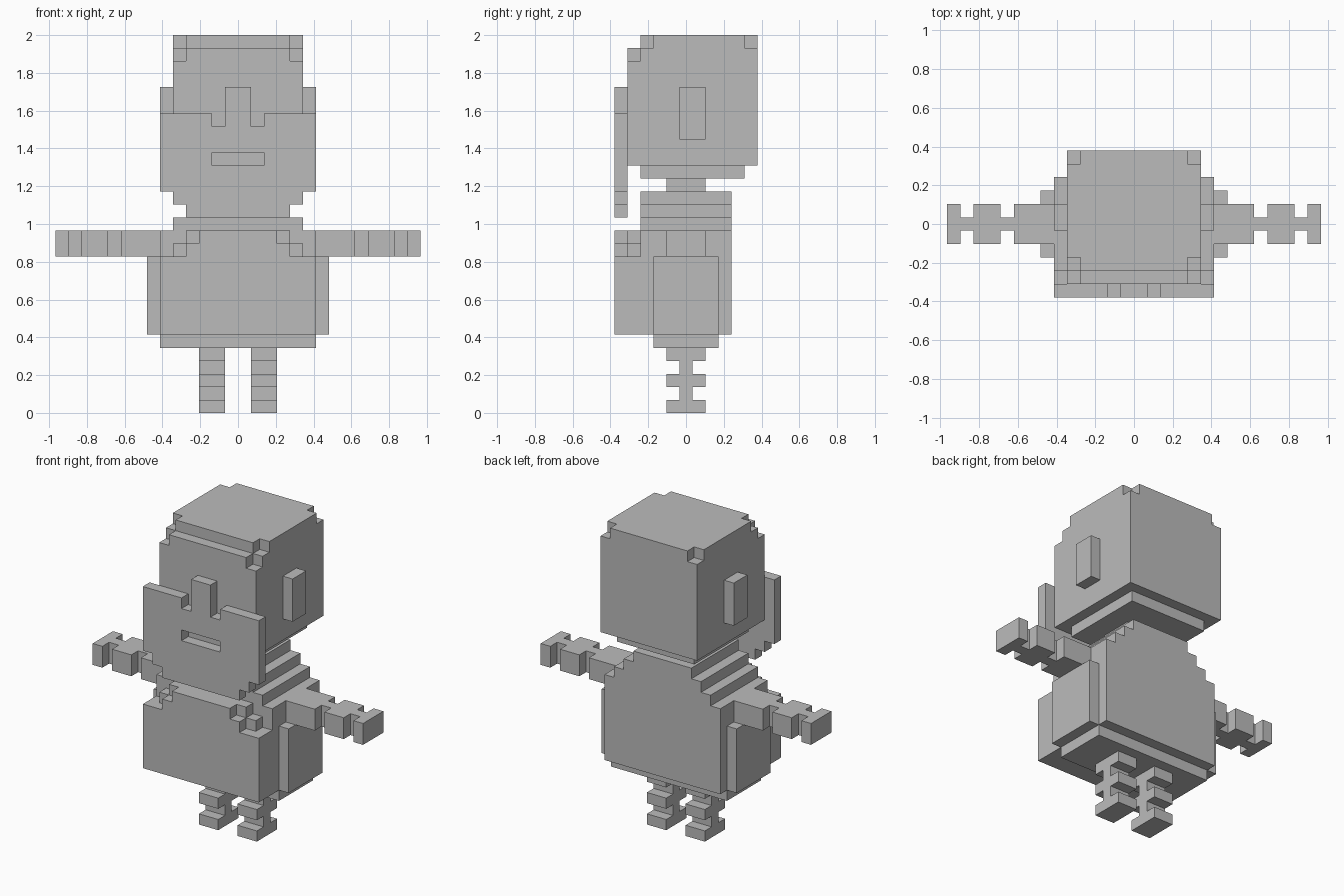
import bpy, bmesh

if "Cube" in bpy.data.objects:
    bpy.data.objects.remove(bpy.data.objects["Cube"])

U = 2 / 29            # edge length of one cube
CENTRE_Y = 5.5        # half of the depth in cubes


def box(x0, x1, y0, y1, z0, z1):
    return {(x, y, z) for x in range(x0, x1) for y in range(y0, y1) for z in range(z0, z1)}


def wide(half, y0, y1, z0, z1):
    """Block centred on x = 0."""
    return box(-half, half, y0, y1, z0, z1)


def mirror(cells):
    return {(-x - 1, y, z) for x, y, z in cells}


parts = {}

# Head: big block with a stepped forehead and nicked top corners
corners = box(4, 5, 2, 3, 28, 29) | box(4, 5, 10, 11, 28, 29) | box(4, 5, 1, 2, 27, 28)
parts["head"] = (wide(5, 1, 11, 19, 28) | wide(5, 2, 11, 28, 29)
                 | wide(4, 2, 10, 18, 19)) - corners - mirror(corners)
parts["neck"] = wide(2, 4, 7, 17, 18)

# Face plate: tapered chin, nose bridge, eye notches and mouth slot
notch = box(1, 2, 0, 1, 22, 23)
parts["face_plate"] = (wide(6, 0, 1, 17, 23) | wide(5, 0, 1, 16, 17) | wide(4, 0, 1, 15, 16)
                       | wide(1, 0, 1, 23, 25)) - notch - mirror(notch) - wide(2, 0, 1, 19, 20)

# Torso: block with stepped shoulders, and a hip slab below
parts["torso"] = wide(6, 2, 9, 6, 14)
for step, half in enumerate((5, 4, 3)):
    parts["torso"] |= wide(half, 2, 9, 14 + step, 15 + step)
parts["hips"] = wide(6, 3, 8, 5, 6)

# Chest: two front layers with stepped upper corners
parts["chest"] = wide(6, 0, 2, 6, 12)
for layer in (0, 1):
    for row in (0, 1):
        parts["chest"] |= wide(4 + layer - row, layer, layer + 1, 12 + row, 13 + row)

# Arm: thick segments joined by thin links
arm = box(6, 14, 5, 6, 12, 14)
for x0, x1 in ((6, 9), (10, 12), (13, 14)):
    arm |= box(x0, x1, 4, 7, 12, 14)

# Leg: thick rings around a thin core
leg = box(1, 3, 5, 6, 0, 5)
for z in (0, 2, 4):
    leg |= box(1, 3, 4, 7, z, z + 1)

# Mirrored pairs
pairs = {"ear": box(5, 6, 5, 7, 21, 25), "side_panel": box(6, 7, 3, 8, 6, 12),
         "arm": arm, "leg": leg}
for name, cells in pairs.items():
    parts["right_" + name] = cells
    parts["left_" + name] = mirror(cells)

occupied = set().union(*parts.values())

grey = bpy.data.materials.new("plain grey")
grey.diffuse_color = (0.5, 0.5, 0.5, 1)
grey.use_nodes = True
grey.node_tree.nodes["Principled BSDF"].inputs["Base Color"].default_value = grey.diffuse_color


def build(name, cells):
    """Make the outer faces of a set of cubes and merge the flat areas."""
    bm = bmesh.new()
    for cell in cells:
        for axis in range(3):
            for side in (0, 1):
                beside = list(cell)
                beside[axis] += 2 * side - 1
                if tuple(beside) in occupied:
                    continue
                a, b = (axis + 1) % 3, (axis + 2) % 3
                verts = []
                for da, db in ((0, 0), (1, 0), (1, 1), (0, 1)):
                    p = list(cell)
                    p[axis] += side
                    p[a] += da
                    p[b] += db
                    verts.append(bm.verts.new((p[0] * U, (p[1] - CENTRE_Y) * U, p[2] * U)))
                bm.faces.new(verts if side else verts[::-1])
    bmesh.ops.remove_doubles(bm, verts=bm.verts, dist=U / 100)
    bmesh.ops.dissolve_limit(bm, angle_limit=0.01, verts=bm.verts, edges=bm.edges)
    mesh = bpy.data.meshes.new(name)
    bm.to_mesh(mesh)
    bm.free()
    mesh.materials.append(grey)
    bpy.context.collection.objects.link(bpy.data.objects.new(name, mesh))


for part, cubes in parts.items():
    build(part, cubes)
